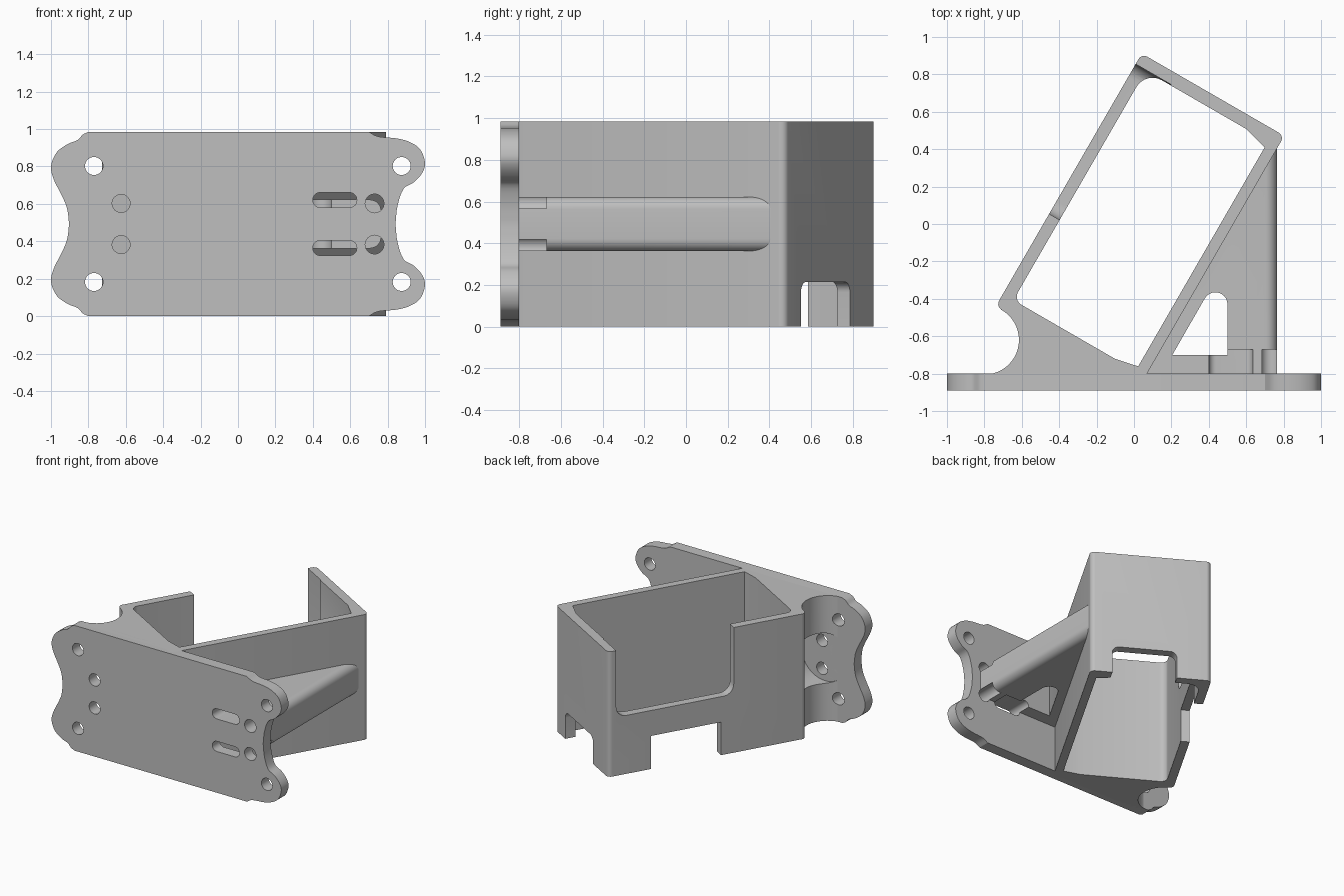
import bpy, bmesh, math
from mathutils import Vector, Matrix

cube = bpy.data.objects.get("Cube")
if cube:
    bpy.data.objects.remove(cube, do_unlink=True)

H = 0.985                      # overall height
MID = H / 2
TILT = Matrix.Rotation(math.radians(-30), 4, 'Z')   # the box stands at an angle to the plate

grey = bpy.data.materials.new("matte_grey")
grey.use_nodes = True
colour = (0.52, 0.52, 0.52, 1)
grey.diffuse_color = colour
grey.node_tree.nodes["Principled BSDF"].inputs["Base Color"].default_value = colour


def fillet(corners, steps=8):
    """Round each (a, b, radius) corner of a polygon."""
    out, n = [], len(corners)
    for i, (a, b, r) in enumerate(corners):
        p = Vector((a, b))
        if r == 0:
            out.append(p)
            continue
        to_prev = (Vector(corners[i - 1][:2]) - p).normalized()
        to_next = (Vector(corners[(i + 1) % n][:2]) - p).normalized()
        half = to_prev.angle(to_next) / 2
        c = p + (to_prev + to_next).normalized() * r / math.sin(half)
        start = p + to_prev * r / math.tan(half) - c
        end = p + to_next * r / math.tan(half) - c
        a0 = math.atan2(start.y, start.x)
        turn = math.atan2(start.x * end.y - start.y * end.x, start.dot(end))
        for k in range(steps + 1):
            t = a0 + turn * k / steps
            out.append(c + Vector((math.cos(t), math.sin(t))) * r)
    return out


def rect(a0, a1, b0, b1, r=0.0):
    return fillet([(a0, b0, r), (a1, b0, r), (a1, b1, r), (a0, b1, r)])


def circle(a, b, r, n=32):
    return [Vector((a + r * math.cos(k * math.tau / n), b + r * math.sin(k * math.tau / n)))
            for k in range(n)]


def smooth_path(pts, steps=4):
    """Catmull-Rom curve through the points."""
    p = [Vector(q) for q in pts]
    p = [p[0] * 2 - p[1]] + p + [p[-1] * 2 - p[-2]]
    out = []
    for a, b, c, d in zip(p, p[1:], p[2:], p[3:]):
        for k in range(steps):
            t = k / steps
            out.append(0.5 * (2 * b + (c - a) * t + (2 * a - 5 * b + 4 * c - d) * t * t
                              + (3 * b - a - 3 * c + d) * t ** 3))
    return out + [p[-2]]


def prism(name, pts, axis, lo, hi, matrix=None):
    """Extrude a flat outline along an axis."""
    place = {'x': lambda p, h: (h, p[0], p[1]),
             'y': lambda p, h: (p[0], h, p[1]),
             'z': lambda p, h: (p[0], p[1], h)}[axis]
    bm = bmesh.new()
    low = [bm.verts.new(place(p, lo)) for p in pts]
    high = [bm.verts.new(place(p, hi)) for p in pts]
    bm.faces.new(low)
    bm.faces.new(high)
    for i in range(len(pts)):
        j = (i + 1) % len(pts)
        bm.faces.new((low[i], low[j], high[j], high[i]))
    bmesh.ops.recalc_face_normals(bm, faces=bm.faces)
    if matrix:
        bm.transform(matrix)
    mesh = bpy.data.meshes.new(name)
    bm.to_mesh(mesh)
    bm.free()
    mesh.materials.append(grey)
    obj = bpy.data.objects.new(name, mesh)
    bpy.context.scene.collection.objects.link(obj)
    return obj


def carve(obj, cutters):
    """Subtract the cutters, bake the result and drop the cutters."""
    for c in cutters:
        c.hide_render = True
        mod = obj.modifiers.new("cut", 'BOOLEAN')
        mod.operation, mod.solver, mod.object = 'DIFFERENCE', 'EXACT', c
    bpy.context.view_layer.update()
    deps = bpy.context.evaluated_depsgraph_get()
    mesh = bpy.data.meshes.new_from_object(obj.evaluated_get(deps))
    obj.modifiers.clear()
    obj.data = mesh
    for c in cutters:
        bpy.data.objects.remove(c, do_unlink=True)


def fastener_cutters():
    """Screw holes and adjustment slots, bored from the front."""
    cuts = []
    for s in (-1, 1):
        for x, dz, r in ((-0.77, 0.31, 0.048), (0.875, 0.31, 0.048),
                         (-0.625, 0.11, 0.048), (0.73, 0.11, 0.05)):
            cuts.append(prism("hole_cutter", circle(x, MID + s * dz, r), 'y', -1, -0.67))
        z = MID + s * 0.128
        cuts.append(prism("slot_cutter", rect(0.4, 0.635, z - 0.04, z + 0.04, 0.039),
                          'y', -1, -0.67))
    return cuts


# Mounting plate with four lobes
right_edge = smooth_path([(0.842, MID), (0.853, 0.59), (0.885, 0.68), (0.94, 0.715),
                          (0.985, 0.765), (1.0, 0.82), (0.975, 0.89), (0.92, 0.93),
                          (0.85, 0.95), (0.75, 0.96), (0.7, H)])
left_edge = smooth_path([(-0.8, H), (-0.83, 0.97), (-0.86, 0.94), (-0.91, 0.92),
                         (-0.97, 0.875), (-1.0, 0.8), (-0.985, 0.73), (-0.95, 0.66),
                         (-0.915, 0.58), (-0.903, MID)])
upper = right_edge + left_edge
lower = [Vector((p.x, H - p.y)) for p in reversed(upper[1:-1])]
plate = prism("mounting_plate", upper + lower, 'y', -0.89, -0.8)
carve(plate, fastener_cutters())

# Tilted box shell, open above and below
shell = prism("box_shell", rect(-0.42, 0.46, -0.75, 0.81, 0.035), 'z', 0, H, TILT)
cavity = fillet([(-0.355, -0.675, 0.05), (0.273, -0.675, 0), (0.4, -0.648, 0),
                 (0.4, 0.705, 0), (0.265, 0.74, 0), (-0.355, 0.74, 0.1)])
carve(shell, [
    prism("cavity_cutter", cavity, 'z', -1, 2, TILT),
    prism("side_window_cutter", rect(-0.18, 0.745, 0.46, 1.5, 0.08), 'x', -0.6, -0.2, TILT),
    prism("side_notch_cutter", rect(-0.08, 0.47, -0.5, 0.26), 'x', -0.6, -0.2, TILT),
    prism("back_notch_cutter", rect(-0.17, 0.3, -0.5, 0.215, 0.05), 'y', 0.6, 1, TILT),
])

# Solid wedge joining plate and box, hollowed behind the screws
near = TILT @ Vector((-0.4, -0.72, 0))
wedge = prism("joining_wedge", [near.xy, Vector((0.02, -0.843)), Vector((-0.77, -0.843))],
              'z', 0, H)
carve(wedge, fastener_cutters() + [
    prism("scoop_cutter", circle(-0.8, -0.62, 0.185, 48), 'z', -1, 2),
    prism("recess_cutter", circle(-0.65, MID, 0.2, 48), 'y', -0.8, -0.2),
])

# Bracing rib with rounded outer edges and a triangular window
section = fillet([(0, MID - 0.13, 0), (0.765, MID - 0.13, 0.06),
                  (0.765, MID + 0.13, 0.06), (0, MID + 0.13, 0)])
rib = prism("bracing_rib", section, 'y', -0.85, 0.5)
window = [Vector((0.205, -0.7)), Vector((0.5, -0.7))]
for k in range(11):
    t = math.radians(15 * k)
    window.append(Vector((0.435 + 0.065 * math.cos(t), -0.43 + 0.065 * math.sin(t))))
carve(rib, [
    prism("box_side_cutter", rect(-3, 0.43, -3, 3), 'z', -1, 2, TILT),
    prism("window_cutter", window, 'z', -1, 2),
] + fastener_cutters())

# Shading
for obj in (plate, shell, wedge, rib):
    bpy.ops.object.select_all(action='DESELECT')
    obj.select_set(True)
    bpy.context.view_layer.objects.active = obj
    bpy.ops.object.shade_smooth_by_angle(angle=math.radians(30))
